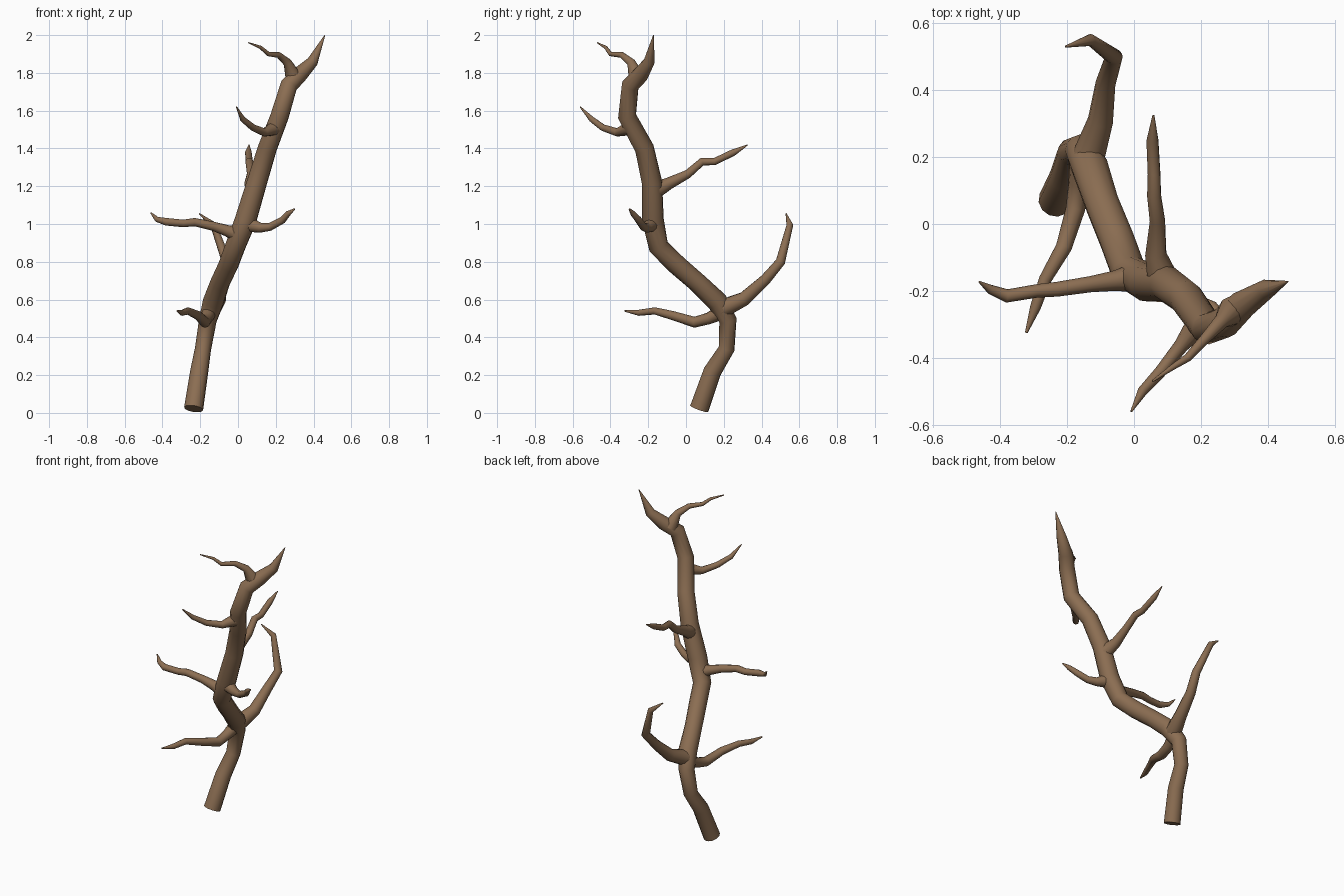
import bpy
import math

bark = bpy.data.materials.new("bark")
bark.diffuse_color = (0.26, 0.155, 0.085, 1)


def limb(name, pts):
    """Round tapering tube through (x, y, z, radius) points."""
    cu = bpy.data.curves.new(name, 'CURVE')
    cu.dimensions = '3D'
    cu.twist_mode = 'MINIMUM'
    cu.bevel_depth = 1.0
    cu.bevel_resolution = 4
    cu.use_fill_caps = True
    sp = cu.splines.new('POLY')
    sp.points.add(len(pts) - 1)
    for p, (x, y, z, r) in zip(sp.points, pts):
        p.co = (x, y, z, 1)
        p.radius = r
    ob = bpy.data.objects.new(name, cu)
    bpy.context.collection.objects.link(ob)
    bpy.ops.object.select_all(action='DESELECT')
    ob.select_set(True)
    bpy.context.view_layer.objects.active = ob
    bpy.ops.object.convert(target='MESH')
    ob = bpy.context.object
    ob.data.materials.clear()
    ob.data.materials.append(bark)
    bpy.ops.object.shade_smooth_by_angle(angle=math.radians(60))
    return ob


# Main stem, from the cut base to the pointed top
limb("trunk", [
    (-.235, .07, .022, .051), (-.205, .14, .22, .048), (-.185, .215, .34, .043),
    (-.16, .222, .49, .047), (-.13, .165, .59, .056), (-.095, .06, .69, .052),
    (-.05, -.05, .785, .053), (-.015, -.145, .88, .054), (.04, -.175, 1.02, .058),
    (.10, -.18, 1.22, .054), (.155, -.22, 1.40, .051), (.22, -.312, 1.57, .049),
    (.27, -.295, 1.735, .047), (.325, -.24, 1.79, .043), (.395, -.195, 1.86, .030),
    (.46, -.172, 2.0, .002)])

# Side branches, from low to high
limb("low_front_branch", [
    (-.15, .20, .54, .042), (-.165, .12, .50, .031), (-.175, .045, .48, .029),
    (-.21, -.07, .515, .024), (-.265, -.165, .54, .019), (-.295, -.25, .53, .016),
    (-.322, -.325, .54, .004)])
limb("low_back_branch", [
    (-.14, .19, .55, .05), (-.10, .31, .605, .038), (-.085, .42, .705, .030),
    (-.06, .50, .80, .026), (-.13, .55, .995, .018), (-.205, .53, 1.055, .003)])
limb("left_branch", [
    (.01, -.16, .94, .045), (-.06, -.17, .965, .030), (-.13, -.18, .988, .024),
    (-.23, -.195, 1.01, .022), (-.29, -.20, 1.003, .020), (-.38, -.215, 1.012, .020),
    (-.43, -.195, 1.025, .014), (-.462, -.173, 1.06, .003)])
limb("right_branch", [
    (.05, -.18, 1.0, .042), (.12, -.205, .98, .026), (.17, -.225, .985, .021),
    (.235, -.25, 1.02, .019), (.265, -.28, 1.055, .015), (.30, -.30, 1.08, .004)])
limb("middle_back_branch", [
    (.085, -.16, 1.18, .046), (.065, -.09, 1.215, .032), (.07, .01, 1.265, .023),
    (.06, .085, 1.33, .021), (.06, .15, 1.33, .019), (.055, .25, 1.378, .018),
    (.058, .325, 1.418, .003)])
limb("upper_front_branch", [
    (.20, -.29, 1.51, .040), (.14, -.365, 1.485, .022), (.08, -.44, 1.51, .018),
    (.025, -.50, 1.555, .015), (-.008, -.56, 1.62, .003)])
limb("top_branch", [
    (.295, -.26, 1.77, .045), (.262, -.29, 1.855, .023), (.215, -.34, 1.895, .016),
    (.16, -.40, 1.90, .012), (.12, -.425, 1.935, .009), (.055, -.47, 1.96, .003)])
